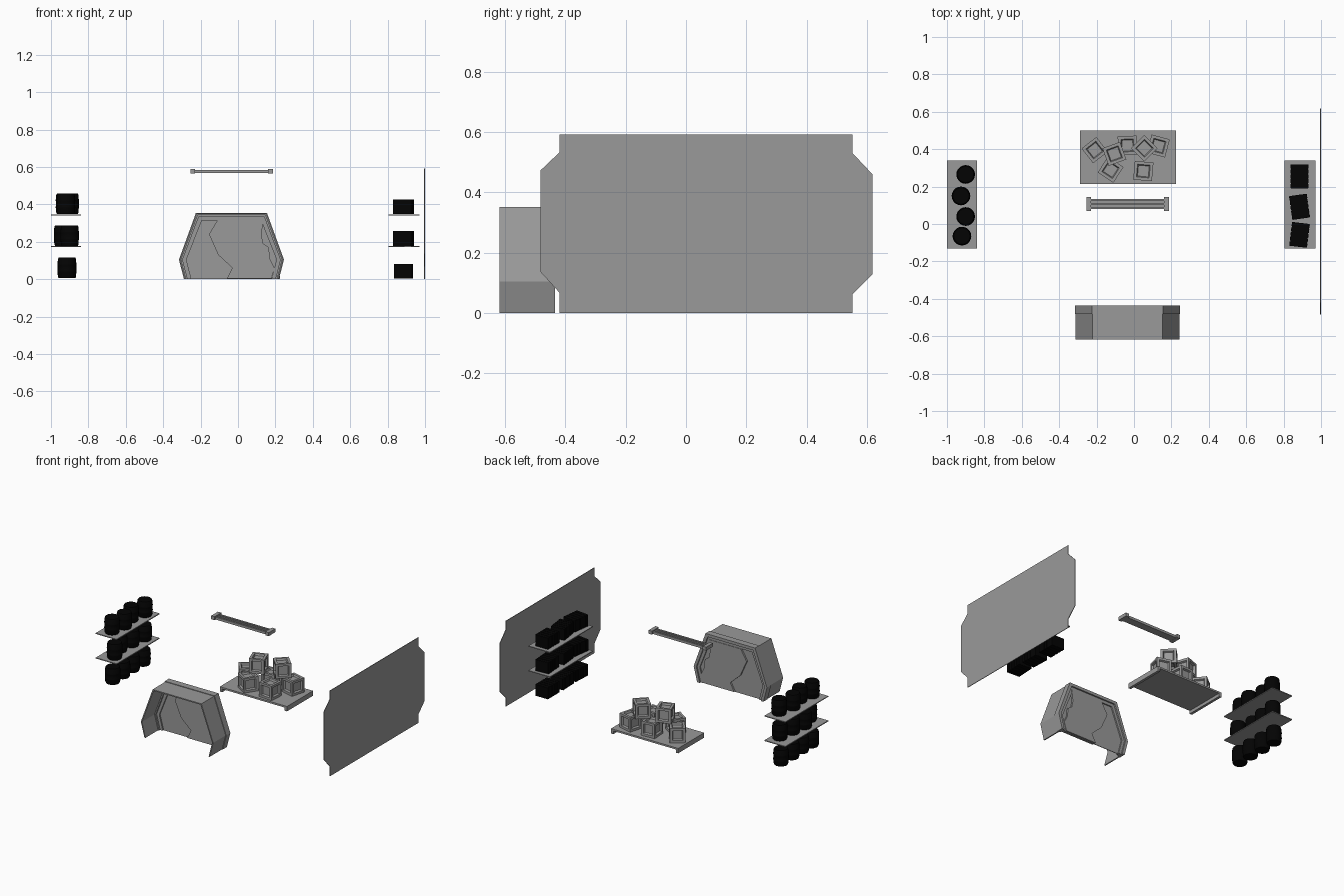
import bpy, bmesh, math
from mathutils import Matrix

if "Cube" in bpy.data.objects:
    bpy.data.objects.remove(bpy.data.objects["Cube"])

black = bpy.data.materials.new("black")
black.diffuse_color = (0.001, 0.001, 0.001, 1)
black.use_nodes = True
black.node_tree.nodes["Principled BSDF"].inputs["Base Color"].default_value = black.diffuse_color
grey = bpy.data.materials.new("dark_grey")
grey.diffuse_color = (0.32, 0.32, 0.32, 1)
grey.use_nodes = True
grey.node_tree.nodes["Principled BSDF"].inputs["Base Color"].default_value = grey.diffuse_color


def finish(name, bm, mat=grey, smooth=False):
    bmesh.ops.recalc_face_normals(bm, faces=bm.faces)
    me = bpy.data.meshes.new(name)
    bm.to_mesh(me)
    bm.free()
    ob = bpy.data.objects.new(name, me)
    bpy.context.collection.objects.link(ob)
    me.materials.append(mat)
    if smooth:
        bpy.ops.object.select_all(action='DESELECT')
        bpy.context.view_layer.objects.active = ob
        ob.select_set(True)
        bpy.ops.object.shade_smooth_by_angle(angle=math.radians(35))
    return ob


def add_box(bm, x0, x1, y0, y1, z0, z1):
    m = Matrix.Translation(((x0 + x1) / 2, (y0 + y1) / 2, (z0 + z1) / 2))
    m = m @ Matrix.Diagonal((x1 - x0, y1 - y0, z1 - z0, 1))
    return bmesh.ops.create_cube(bm, size=1, matrix=m)['verts']


def box(name, *dims):
    bm = bmesh.new()
    add_box(bm, *dims)
    return finish(name, bm)


def prism(name, pts, vec):
    """Extrude a flat outline of 3D points along vec."""
    bm = bmesh.new()
    f = bm.faces.new([bm.verts.new(p) for p in pts])
    r = bmesh.ops.extrude_face_region(bm, geom=[f])
    vs = [v for v in r['geom'] if isinstance(v, bmesh.types.BMVert)]
    bmesh.ops.translate(bm, verts=vs, vec=vec)
    return finish(name, bm)


def prism_y(name, pts, y0, y1):
    return prism(name, [(x, y0, z) for x, z in pts], (0, y1 - y0, 0))


# large wall panel with notched corners
pts = [(-.42, 0), (.552, 0), (.552, .062), (.618, .128), (.618, .46), (.552, .53),
       (.552, .592), (-.42, .592), (-.42, .532), (-.483, .472), (-.483, .137), (-.42, .068)]
prism("wall_panel", [(.995, y, z) for y, z in pts], (.004, 0, 0))


# counter booth: open-bottomed hexagonal shell
def hexa(t):
    half = [(.254 - t, 0), (.281 - t, .104), (.19 - .8 * t, .355 - t)]
    return [(-.035 - x, z) for x, z in half] + [(-.035 + x, z) for x, z in reversed(half)]


prism_y("booth_shell", hexa(.004) + hexa(.012)[::-1], -.618, -.48)
prism_y("booth_rim", hexa(0) + hexa(.02)[::-1], -.48, -.435)
prism_y("booth_frame", hexa(.018) + hexa(.04)[::-1], -.468, -.445)
prism_y("booth_back", hexa(.036), -.458, -.454)
# raised middle section with zigzag edges
zig_left = [(-.06, .003), (-.03, .06), (-.106, .13), (-.155, .24), (-.11, .315)]
zig_right = [(.135, .315), (.125, .235), (.135, .19), (.165, .17), (.17, .11), (.195, .06), (.178, .003)]
prism_y("booth_zigzag_door", zig_left + zig_right, -.472, -.442)

# low platform with end feet
box("platform_top", -.29, .225, .215, .5, .022, .034)
box("platform_foot_left", -.29, -.272, .215, .5, 0, .022)
box("platform_foot_right", .207, .225, .215, .5, 0, .022)

# framed crates, five below and two stacked on top
crates = [(-.21, .395, 0, 38), (-.035, .42, 0, 3), (.13, .417, 0, -15), (-.125, .29, 0, -33),
          (.05, .283, 0, -5), (-.105, .375, 1, 20), (.055, .405, 1, 45)]
for i, (x, y, lvl, a) in enumerate(crates):
    bm = bmesh.new()
    bmesh.ops.create_cube(bm, size=.1)
    bm.normal_update()
    sides = bm.faces[:]
    bmesh.ops.inset_individual(bm, faces=sides, thickness=.016, use_even_offset=True)
    bm.normal_update()
    bmesh.ops.inset_individual(bm, faces=sides, thickness=.005, depth=-.012, use_even_offset=True)
    ob = finish(f"crate_{i + 1}", bm)
    ob.location = (x, y, .084 + .1 * lvl)
    ob.rotation_euler.z = math.radians(a)

# hanging lamp: housing, rails, end caps
box("lamp_housing", -.235, .17, .08, .134, .567, .574)
for n, y in (("front", .086), ("middle", .107), ("back", .128)):
    box(f"lamp_rail_{n}", -.235, .17, y - .006, y + .006, .574, .584)
for n, x in (("left", -.255), ("right", .16)):
    box(f"lamp_cap_{n}", x, x + .026, .07, .144, .566, .59)

# shelf boards on both sides
for z in (.171, .341):
    box("left_shelf", -1, -.84, -.13, .34, z, z + .006)
    box("right_shelf", .805, .97, -.13, .34, z, z + .006)


# barrels: ribbed turned profile
def barrel(name, x, y, z):
    prof = [(.0, 0), (.043, 0), (.047, .008), (.0485, .03), (.05, .034), (.05, .039), (.0487, .043),
            (.0487, .067), (.05, .071), (.05, .076), (.0485, .08), (.047, .102), (.043, .11), (0, .11)]
    bm = bmesh.new()
    vs = [bm.verts.new((r, 0, h)) for r, h in prof]
    es = [bm.edges.new(p) for p in zip(vs, vs[1:])]
    bmesh.ops.spin(bm, geom=vs + es, cent=(0, 0, 0), axis=(0, 0, 1), angle=math.tau, steps=20)
    bmesh.ops.remove_doubles(bm, verts=bm.verts[:], dist=1e-5)
    finish(name, bm, black, True).location = (x, y, z)


rows = [(.005, (-.915, -.913, -.916, -.914)), (.178, (-.9, -.935, -.92, -.905)),
        (.348, (-.92, -.9, -.925, -.9))]
for z, xs in rows:
    for x, y in zip(xs, (-.065, .04, .15, .265)):
        barrel("barrel", x, y, z)


# ribbed containers on the right
def container(x, y, z, a):
    bm = bmesh.new()
    add_box(bm, -.045, .045, -.064, .064, .002, .077)
    for k in range(5):
        c = -.052 + .026 * k
        add_box(bm, -.048, .048, c - .0105, c + .0105, 0, .079)
    ob = finish("container", bm, black)
    ob.location = (x, y, z)
    ob.rotation_euler.z = math.radians(a)


for z, turns in ((.003, (-3, 2, 0)), (.178, (-8, 6, 4)), (.348, (-7, 8, 0))):
    for y, a in zip((-.058, .092, .255), turns):
        container(.885, y, z, a)
